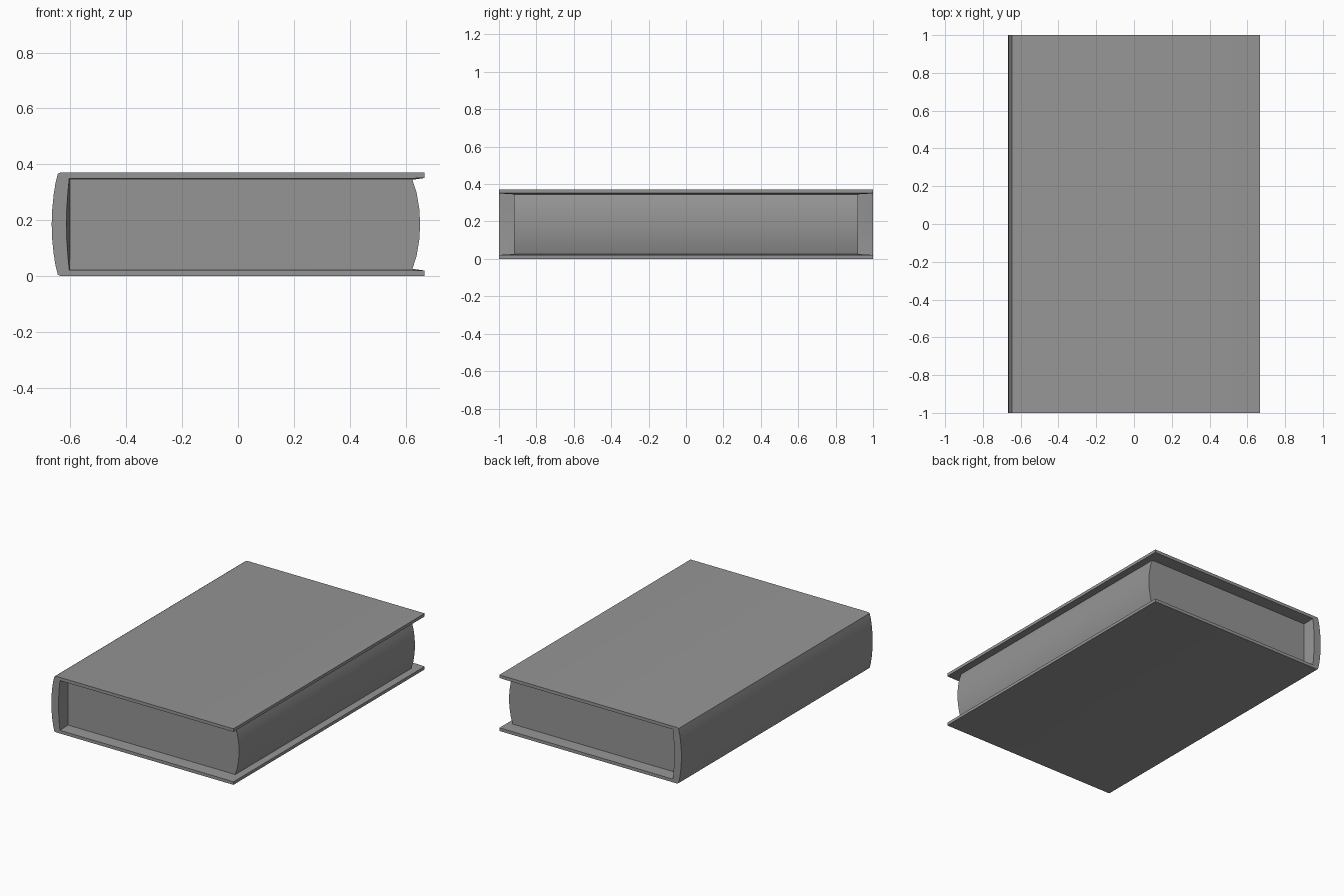
import bpy
import bmesh

if "Cube" in bpy.data.objects:
    bpy.data.objects.remove(bpy.data.objects["Cube"], do_unlink=True)

HEIGHT = 0.371
MID = HEIGHT / 2

grey = bpy.data.materials.new("plain grey")
grey.use_nodes = True
colour = (0.3, 0.3, 0.3, 1)
grey.diffuse_color = colour
grey.node_tree.nodes["Principled BSDF"].inputs["Base Color"].default_value = colour


def mirrored(half):
    """Complete an upper half outline that ends on the middle height."""
    return half + [(x, HEIGHT - z) for x, z in reversed(half) if abs(z - MID) > 1e-4]


def loft(name, sections):
    """Skin a run of matching x-z outlines placed along y."""
    bm = bmesh.new()
    rings = [[bm.verts.new((x, y, z)) for x, z in outline] for y, outline in sections]
    for a, b in zip(rings, rings[1:]):
        for i in range(len(a)):
            j = (i + 1) % len(a)
            bm.faces.new((a[i], a[j], b[j], b[i]))
    bm.faces.new(rings[0])
    bm.faces.new(rings[-1])
    bmesh.ops.recalc_face_normals(bm, faces=bm.faces)
    mesh = bpy.data.meshes.new(name)
    bm.to_mesh(mesh)
    bm.free()
    mesh.materials.append(grey)
    obj = bpy.data.objects.new(name, mesh)
    bpy.context.collection.objects.link(obj)
    bpy.ops.object.select_all(action="DESELECT")
    obj.select_set(True)
    bpy.context.view_layer.objects.active = obj
    bpy.ops.object.shade_smooth_by_angle(angle=0.5)
    return obj


# Cover: boards and rounded spine, with the inside tapering in to the pages
outer = mirrored([(0.667, HEIGHT), (-0.635, HEIGHT), (-0.645, 0.366), (-0.653, 0.335),
                  (-0.660, 0.290), (-0.665, 0.240), (-0.667, MID)])
rim = mirrored([(0.667, 0.351), (0.625, 0.350), (-0.604, 0.350),
                (-0.609, 0.300), (-0.613, 0.240), (-0.614, MID)])
inner = mirrored([(0.667, 0.351), (0.625, 0.345), (-0.601, 0.345),
                  (-0.601, 0.300), (-0.601, 0.240), (-0.601, MID)])
end = outer + rim[::-1]
body = outer + inner[::-1]
loft("book_cover", [(-1, end), (-0.92, body), (0.92, body), (1, end)])

# Page block with a bulging fore edge
pages = mirrored([(-0.602, 0.346), (0.624, 0.346), (0.639, 0.300),
                  (0.649, 0.240), (0.652, MID)])
loft("page_block", [(-0.92, pages), (0.92, pages)])
